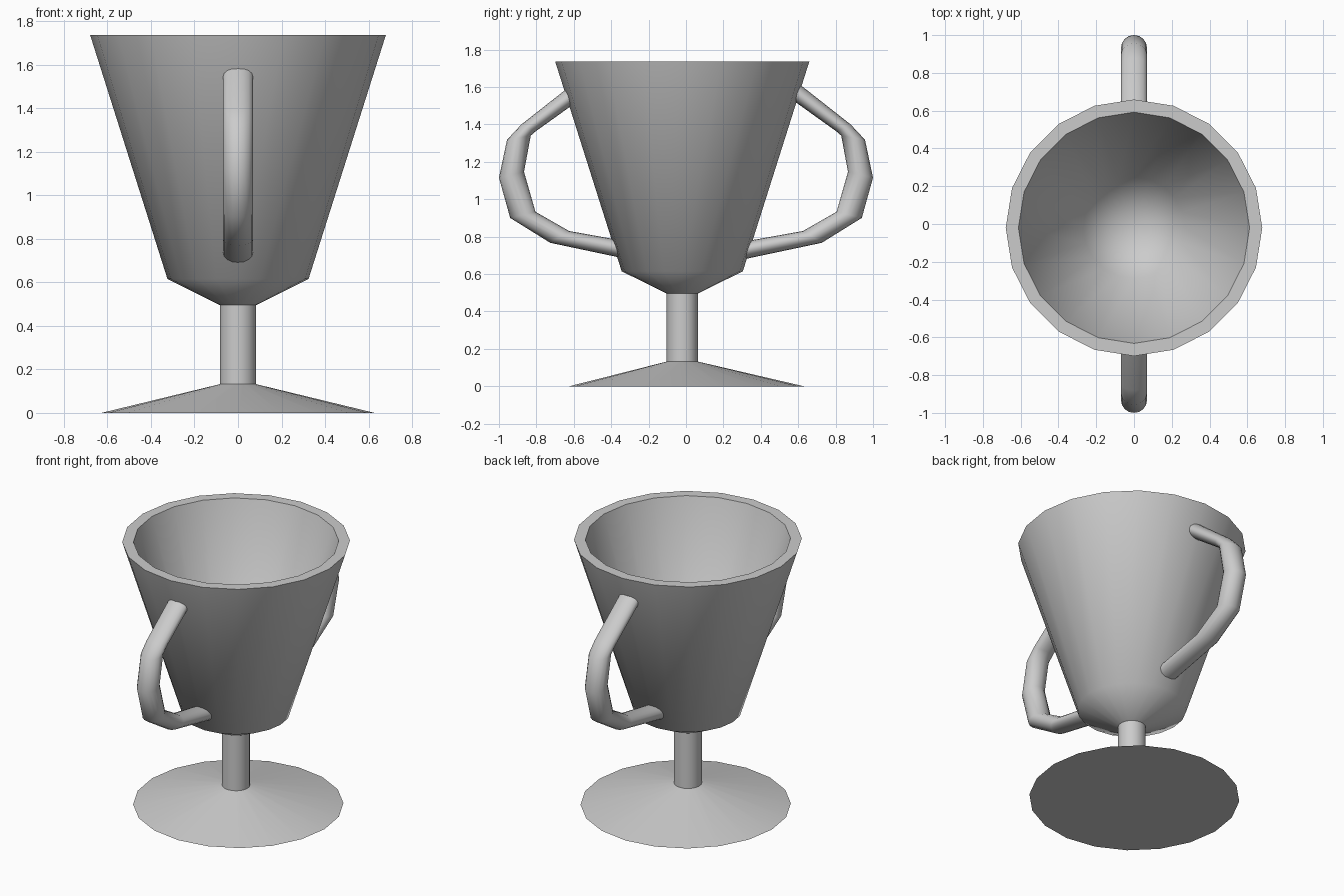
import bpy, bmesh
from math import sin, cos, tau, radians

if "Cube" in bpy.data.objects:
    bpy.data.objects.remove(bpy.data.objects["Cube"])


def loft(name, rings, sides):
    """Skin rings given as (centre, axis_u, axis_v) in y/z/x terms; cap both ends."""
    bm = bmesh.new()
    loops = []
    for point in rings:
        loops.append([bm.verts.new(point(tau * i / sides)) for i in range(sides)])
    for a, b in zip(loops, loops[1:]):
        for i in range(sides):
            j = (i + 1) % sides
            bm.faces.new((a[i], a[j], b[j], b[i]))
    bm.faces.new(loops[0][::-1])
    bm.faces.new(loops[-1])
    bmesh.ops.recalc_face_normals(bm, faces=bm.faces)
    mesh = bpy.data.meshes.new(name)
    bm.to_mesh(mesh)
    bm.free()
    ob = bpy.data.objects.new(name, mesh)
    bpy.context.collection.objects.link(ob)
    bpy.ops.object.select_all(action='DESELECT')
    ob.select_set(True)
    bpy.context.view_layer.objects.active = ob
    bpy.ops.object.shade_smooth_by_angle(angle=radians(50))
    return ob


def disc_ring(r, z, y):
    return lambda t: (r * cos(t), y + r * sin(t), z)


def tube_ring(outer, inner, side, half_width=0.069):
    cy, cz = (outer[0] + inner[0]) / 2, (outer[1] + inner[1]) / 2
    dy, dz = (outer[0] - inner[0]) / 2, (outer[1] - inner[1]) / 2
    return lambda t: (half_width * sin(t), side * (cy + dy * cos(t)), cz + dz * cos(t))


# Foot, stem and hollow bowl: (radius, height, y centre)
C = -0.02
profile = [(0.627, 0.0, 0.003), (0.083, 0.132, C), (0.083, 0.495, C),
           (0.324, 0.615, C), (0.679, 1.735, C), (0.612, 1.735, C),
           (0.268, 0.65, C), (0.085, 0.55, C)]
loft("cup_body", [disc_ring(*p) for p in profile], 20)

# Handles: (outer, inner) edge of each cross-section in y/z
sections = [((0.600, 1.620), (0.580, 1.523)), ((0.880, 1.400), (0.805, 1.362)),
            ((0.957, 1.318), (0.830, 1.340)), ((1.000, 1.115), (0.866, 1.147)),
            ((0.940, 0.900), (0.805, 0.933)), ((0.726, 0.767), (0.625, 0.830)),
            ((0.315, 0.680), (0.335, 0.778))]
for name, side in (("front_handle", -1), ("back_handle", 1)):
    loft(name, [tube_ring(o, i, side) for o, i in sections], 16)
